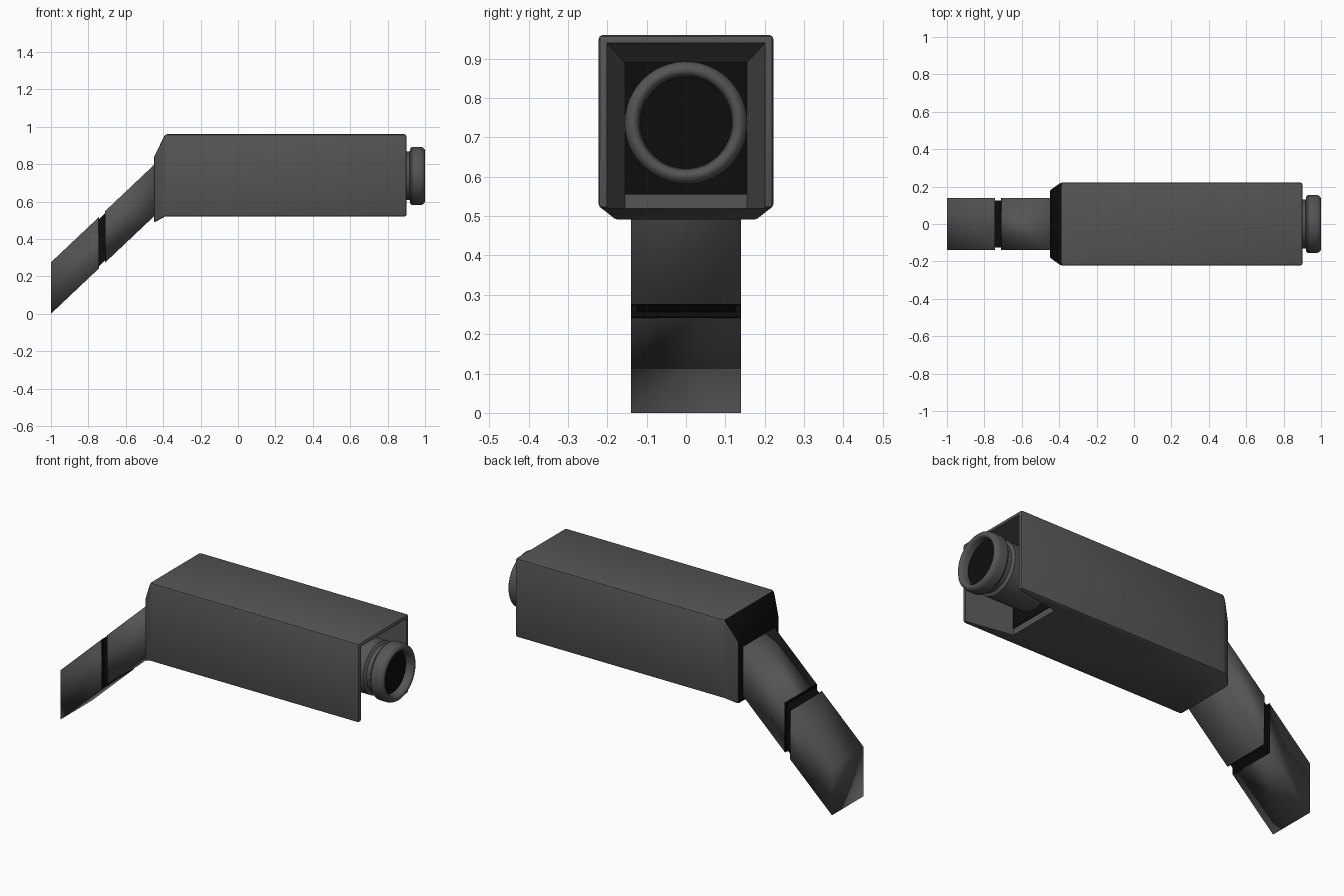
import bpy
import bmesh
import math

old = bpy.data.objects.get("Cube")
if old:
    bpy.data.objects.remove(old, do_unlink=True)


def material(name, value):
    mat = bpy.data.materials.new(name)
    mat.use_nodes = True
    color = (value, value, value, 1)
    mat.diffuse_color = color
    mat.node_tree.nodes["Principled BSDF"].inputs["Base Color"].default_value = color
    return mat


GREY = material("dark grey", 0.09)
BLACK = material("black", 0.004)


def loft(name, rings, mats, cap_start=True, cap_end=True):
    """Skin a list of equal-length point rings, with optional end caps."""
    bm = bmesh.new()
    loops = [[bm.verts.new(p) for p in ring] for ring in rings]
    n = len(loops[0])
    for a, b in zip(loops, loops[1:]):
        for i in range(n):
            j = (i + 1) % n
            bm.faces.new((a[i], a[j], b[j], b[i]))
    if cap_start:
        bm.faces.new(loops[0])
    if cap_end:
        bm.faces.new(loops[-1])
    bmesh.ops.recalc_face_normals(bm, faces=bm.faces)
    mesh = bpy.data.meshes.new(name)
    bm.to_mesh(mesh)
    bm.free()
    for m in mats:
        mesh.materials.append(m)
    obj = bpy.data.objects.new(name, mesh)
    bpy.context.collection.objects.link(obj)
    return obj


def rect(x, half, low, high):
    """Rectangular section across the x axis."""
    return [(x, -half, low), (x, half, low), (x, half, high), (x, -half, high)]


def circle(x, r, z, n=48):
    return [(x, r * math.cos(math.tau * i / n), z + r * math.sin(math.tau * i / n))
            for i in range(n)]


def activate(obj):
    bpy.ops.object.select_all(action="DESELECT")
    obj.select_set(True)
    bpy.context.view_layer.objects.active = obj


def smooth(obj, degrees=35):
    activate(obj)
    bpy.ops.object.shade_smooth_by_angle(angle=math.radians(degrees))


# Housing: long box with a tapered rear and a black rear face
MOUTH = 0.635
housing = loft("housing", [rect(-0.45, 0.18, 0.487, 0.835),
                           rect(-0.39, 0.222, 0.52, 0.96),
                           rect(0.9, 0.222, 0.52, 0.96)], [GREY, BLACK])
for face in housing.data.polygons:
    if face.normal.x < -0.9:
        face.material_index = 1

# Hood opening: tapered recess, open at the bottom
cutter = loft("hood_cutter", [rect(MOUTH, 0.155, 0.4, 0.89),
                              rect(0.91, 0.203, 0.4, 0.942)], [GREY])
cutter.hide_render = True
bevel = housing.modifiers.new("soft_edges", "BEVEL")
bevel.width = 0.01
bevel.segments = 2
opening = housing.modifiers.new("hood_opening", "BOOLEAN")
opening.object = cutter
opening.solver = "EXACT"
activate(housing)
for mod in ("soft_edges", "hood_opening"):
    bpy.ops.object.modifier_apply(modifier=mod)
bpy.data.objects.remove(cutter, do_unlink=True)
smooth(housing, 28)

# Black panel behind the lens
loft("hood_back_panel", [rect(MOUTH - 0.002, 0.155, 0.555, 0.89),
                         rect(MOUTH + 0.004, 0.155, 0.555, 0.89)], [BLACK])

# Lens barrel, neck and rounded ring, turned around the x axis
LENS_Z = 0.737
profile = [(MOUTH, 0.145), (0.875, 0.145), (0.885, 0.13), (0.918, 0.13),
           (0.92, 0.147), (0.93, 0.156), (0.975, 0.156), (0.99, 0.151),
           (0.998, 0.142), (1.0, 0.134), (0.996, 0.125), (0.985, 0.119),
           (0.95, 0.116)]
smooth(loft("lens_barrel", [circle(x, r, LENS_Z) for x, r in profile], [GREY],
            cap_end=False), 40)
loft("lens_glass", [circle(x, 0.118, LENS_Z) for x in (0.95, 0.956)], [BLACK])


# Arm: slanted bars with upright ends, all following one slope
def arm_section(x, half=0.14, inset=0.0):
    low = 0.52 + (x + 0.45) * 0.945
    return rect(x, half, low + inset, low + 0.275 - inset)


def arm_part(name, x0, x1, mat, half=0.14, inset=0.0, **caps):
    return loft(name, [arm_section(x0, half, inset), arm_section(x1, half, inset)],
                [mat], **caps)


upper = arm_part("upper_arm", -0.708, -0.45, GREY, cap_start=False)
lower = arm_part("lower_arm", -1.0, -0.745, GREY, cap_end=False)
for bar in (upper, lower):
    smooth(bar, 180)

# Black joint between the bars, with caps closing the bar ends
arm_part("arm_joint", -0.745, -0.708, BLACK, half=0.125, inset=0.012)
arm_part("upper_arm_cap", -0.711, -0.708, BLACK)
arm_part("lower_arm_cap", -0.745, -0.742, BLACK)
